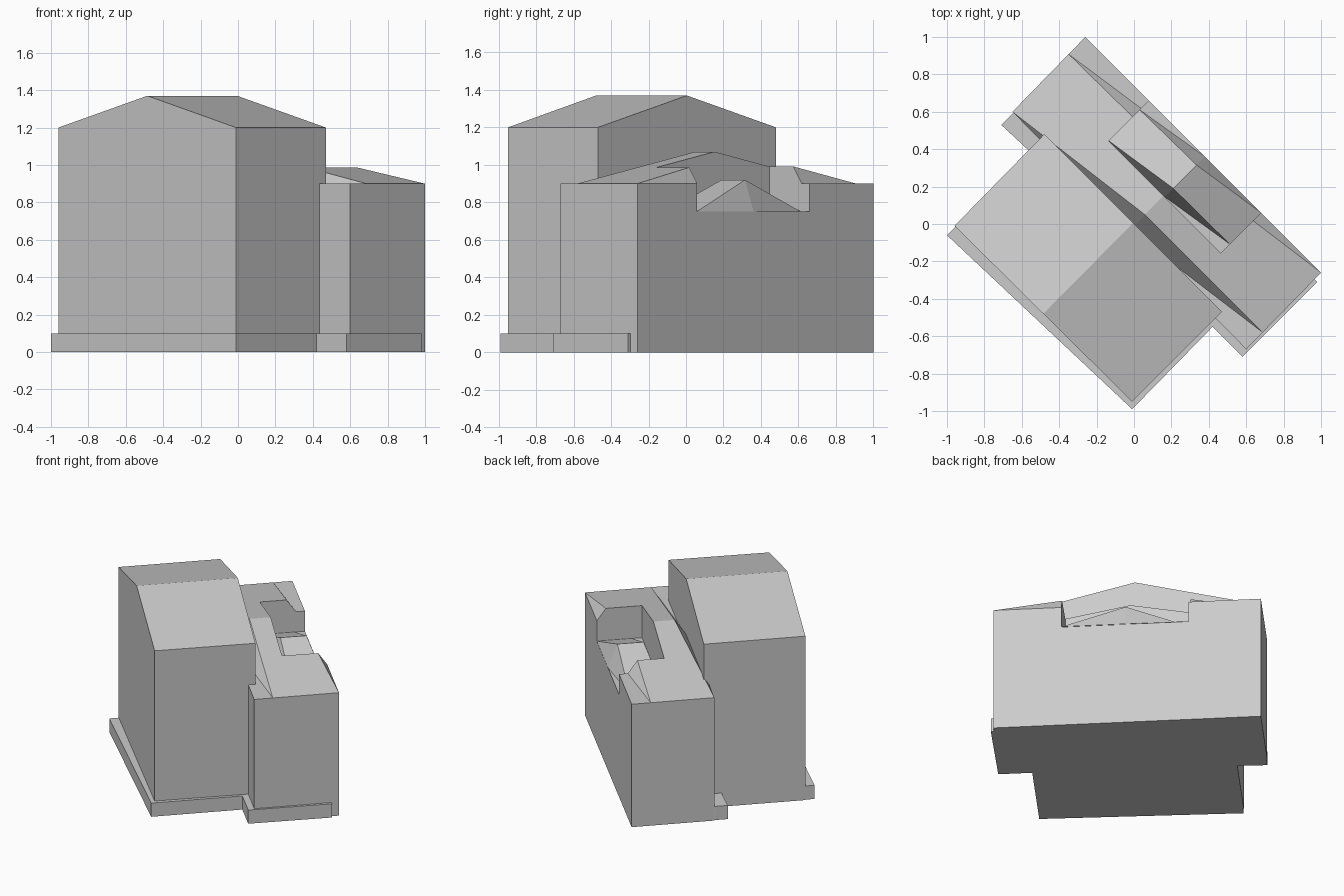
import bpy
from mathutils import Vector

if "Cube" in bpy.data.objects:
    bpy.data.objects.remove(bpy.data.objects["Cube"], do_unlink=True)

grey = bpy.data.materials.new("light grey")
grey.use_nodes = True
grey.diffuse_color = (0.6, 0.6, 0.6, 1)
grey.node_tree.nodes["Principled BSDF"].inputs["Base Color"].default_value = (0.6, 0.6, 0.6, 1)


def make_object(name, verts, faces):
    mesh = bpy.data.meshes.new(name)
    mesh.from_pydata([tuple(v) for v in verts], [], faces)
    mesh.materials.append(grey)
    obj = bpy.data.objects.new(name, mesh)
    bpy.context.collection.objects.link(obj)
    return obj


def prism(name, outline, bottom, top):
    """Upright block over a counter-clockwise plan outline."""
    n = len(outline)
    verts = [(x, y, z) for z in (bottom, top) for x, y in outline]
    faces = [(i, (i + 1) % n, (i + 1) % n + n, i + n) for i in range(n)]
    faces += [tuple(reversed(range(n))), tuple(range(n, 2 * n))]
    return make_object(name, verts, faces)


def skewed_roof(name, corners, eave, rise, floor=None):
    """Gable roof whose eaves stop short of two opposite plan corners.
    Corners run south, east, north, west; a floor level adds walls below."""
    s, e, n, w = [Vector((x, y, eave)) for x, y in corners]
    a, c = s.lerp(e, 0.22), w.lerp(n, 0.77)
    m0, m1 = (s + w) / 2, (e + n) / 2
    up = Vector((0, 0, rise))
    r0, r1 = m0.lerp(m1, 0.21) + up, m0.lerp(m1, 0.79) + up
    # 0 s, 1 a, 2 e, 3 m1, 4 n, 5 c, 6 w, 7 m0, 8 r0, 9 r1
    verts = [s, a, e, m1, n, c, w, m0, r0, r1]
    faces = [(1, 2, 9, 8), (5, 6, 8, 9),            # slopes
             (2, 3, 9), (3, 5, 9), (6, 7, 8), (7, 1, 8),  # folded gables
             (0, 1, 7), (4, 5, 3)]                  # flat ledges
    if floor is not None:
        verts += [Vector((v.x, v.y, floor)) for v in verts[:8]]
        faces += [(i + 10, (i + 1) % 8 + 10, (i + 1) % 8, i) for i in range(8)]
        faces.append(tuple(range(17, 9, -1)))
    return make_object(name, verts, faces)


# Tall front block with a gable roof
plan = [(-0.96, -0.01), (-0.01, -0.95), (0.47, -0.47), (-0.48, 0.48)]
verts = [(x, y, z) for z in (0, 1.2) for x, y in plan]
verts += [(-0.485, -0.48, 1.37), (-0.005, 0.005, 1.37)]
make_object("front_block", verts, [
    (3, 2, 1, 0), (0, 1, 5, 8, 4), (1, 2, 6, 5), (2, 3, 7, 9, 6),
    (3, 0, 4, 7), (5, 6, 9, 8), (7, 4, 8, 9)])

# Lower rear block
rear = skewed_roof("rear_block", [(0.6, -0.67), (1, -0.26), (-0.26, 1), (-0.65, 0.6)],
                   0.9, 0.17, floor=0)

# Terrace recess cut into the rear roof
cutter = prism("terrace_cutter", [(0.465, -0.155), (0.865, 0.245), (0.265, 0.845), (-0.135, 0.445)],
               0.75, 1.4)
cutter.hide_render = True
cut = rear.modifiers.new("terrace", 'BOOLEAN')
cut.operation = 'DIFFERENCE'
cut.solver = 'EXACT'
cut.object = cutter
bpy.context.view_layer.objects.active = rear
rear.select_set(True)
bpy.ops.object.modifier_apply(modifier="terrace")
bpy.data.objects.remove(cutter, do_unlink=True)

# Small roof inside the recess, just clear of its floor
skewed_roof("terrace_roof", [(0.465, -0.155), (0.68, 0.06), (0.08, 0.66), (-0.135, 0.445)],
            0.752, 0.168)

# Stepped base slab
prism("base_slab", [(-1, -0.06), (-0.01, -0.99), (0.42, -0.55), (0.58, -0.71), (0.98, -0.31),
                    (0.96, -0.29), (-0.63, 0.6), (-0.65, 0.59), (-0.71, 0.53), (-0.56, 0.39)],
      0, 0.1)
